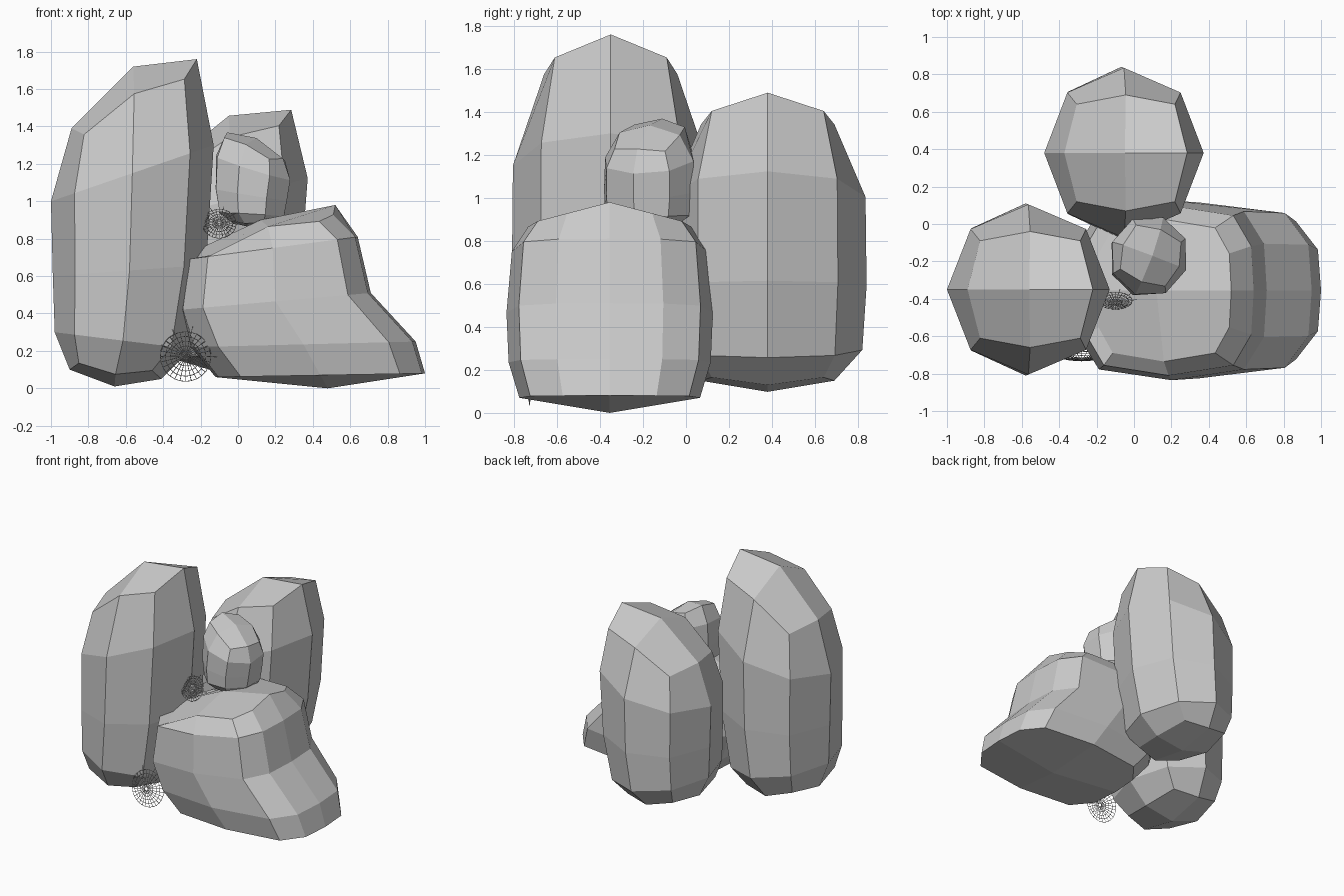
import bpy
import bmesh
from math import sin, cos, pi, radians
from mathutils import Matrix, Vector

if "Cube" in bpy.data.objects:
    bpy.data.objects.remove(bpy.data.objects["Cube"], do_unlink=True)

stone = bpy.data.materials.new("stone grey")
stone.use_nodes = True
grey = (0.6, 0.6, 0.6, 1)
stone.diffuse_color = grey
stone.node_tree.nodes["Principled BSDF"].inputs["Base Color"].default_value = grey


def outline(corner):
    """Unit cross-section, mirrored from the corner points of one quarter."""
    quarter = [(1, 0)] + corner
    side = quarter + [(0, 1)] + [(-u, v) for u, v in reversed(quarter)]
    return side + [(u, -v) for u, v in reversed(side[1:-1])]


def rock(name, rings, bottom, top, wide, cap, drop, matrix):
    """Loft rings of (left x, left z, right x, right z, depth) and close both ends."""
    bm = bmesh.new()
    loops = []
    for i, (xl, zl, xr, zr, depth) in enumerate(rings):
        is_cap = i in (0, len(rings) - 1)
        bend = 0 if not is_cap else (drop[0] if i == 0 else -drop[1])
        loop = []
        for u, v in outline(cap if is_cap else wide):
            x = (xl + xr) / 2 + u * (xr - xl) / 2
            z = (zl + zr) / 2 + u * (zr - zl) / 2
            corner = min(1, abs(u * v) * 1.6)
            loop.append(bm.verts.new((x, v * depth, z + bend * corner)))
        loops.append(loop)
    n = len(loops[0])
    for low, high in zip(loops, loops[1:]):
        for i in range(n):
            j = (i + 1) % n
            bm.faces.new((low[i], low[j], high[j], high[i]))
    # Each end is four patches meeting at a central point
    step = n // 4
    for loop, (x, z) in ((loops[0], bottom), (loops[-1], top)):
        centre = bm.verts.new((x, 0, z))
        for q in range(0, n, step):
            bm.faces.new([centre] + [loop[(q + k) % n] for k in range(step + 1)])
    bmesh.ops.recalc_face_normals(bm, faces=bm.faces)
    mesh = bpy.data.meshes.new(name)
    bm.to_mesh(mesh)
    bm.free()
    mesh.materials.append(stone)
    ob = bpy.data.objects.new(name, mesh)
    ob.matrix_world = matrix
    bpy.context.collection.objects.link(ob)


# Upright boulder shape, shared by three rocks
upright = dict(
    rings=[(-0.90, 0.10, -0.41, 0.05, 0.31),
           (-0.98, 0.30, -0.25, 0.21, 0.44),
           (-0.99, 0.60, -0.17, 0.66, 0.46),
           (-1.0, 1.0, -0.13, 1.30, 0.455),
           (-0.89, 1.39, -0.22, 1.76, 0.31)],
    bottom=(-0.66, 0.01), top=(-0.56, 1.72),
    wide=[(0.71, 0.71)], cap=[(0.8, 0.84)], drop=(0.04, 0.07))

rock("tall_rock", matrix=Matrix.Translation((0, -0.35, 0)), **upright)
rock("back_rock", matrix=Matrix.Translation((0.5, 0.38, 0.09))
     @ Matrix.Diagonal((0.98, 1, 0.795, 1)), **upright)
rock("small_rock", matrix=Matrix.Translation((0.04, -0.17, 0.86))
     @ Matrix.Rotation(radians(7), 4, "Y") @ Matrix.Rotation(radians(160), 4, "Z")
     @ Matrix.Diagonal((0.5, 0.48, 0.28, 1)) @ Matrix.Translation((0.56, 0, 0)), **upright)

# Broad sloping boulder with chamfered corners
broad = [(0.97, 0.52), (0.76, 0.88)]
rock("broad_rock",
     rings=[(-0.12, 0.06, 1.0, 0.08, 0.42),
            (-0.25, 0.22, 0.95, 0.25, 0.47),
            (-0.31, 0.42, 0.71, 0.51, 0.48),
            (-0.27, 0.69, 0.64, 0.81, 0.455),
            (-0.20, 0.75, 0.52, 0.98, 0.38)],
     bottom=(0.48, 0), top=(0.12, 0.90), wide=broad, cap=broad, drop=(0, 0.06),
     matrix=Matrix.Translation((0, -0.355, 0)))


def web(name, centre, normal, radius):
    """Fine net of spokes and rings, slightly domed."""
    curve = bpy.data.curves.new(name, "CURVE")
    curve.dimensions = "3D"
    curve.bevel_depth = 0.0018
    curve.bevel_resolution = 0

    def strand(points, closed=False):
        spline = curve.splines.new("POLY")
        spline.points.add(len(points) - 1)
        for point, co in zip(spline.points, points):
            point.co = (*co, 1)
        spline.use_cyclic_u = closed

    def spot(turn, r):
        a = 2 * pi * turn
        return (r * radius * cos(a), r * radius * sin(a), 0.15 * radius * (1 - r * r))

    spokes = 28
    for i in range(spokes):
        reach = 1.25 if i % 3 == 0 and i < spokes / 2 else 1
        strand([spot(i / spokes, r) for r in (0.1, 0.5, reach)])
    for r in (0.1, 0.25, 0.4, 0.6, 0.8, 1):
        strand([spot(i / spokes, r) for i in range(spokes)], True)
    curve.materials.append(stone)
    ob = bpy.data.objects.new(name, curve)
    turn = Vector(normal).to_track_quat("Z", "Y")
    ob.matrix_world = Matrix.Translation(centre) @ turn.to_matrix().to_4x4()
    bpy.context.collection.objects.link(ob)


web("lower_web", (-0.28, -0.705, 0.17), (0, -1, 0.18), 0.135)
web("upper_web", (-0.10, -0.41, 0.88), (0, -0.85, 0.5), 0.09)
